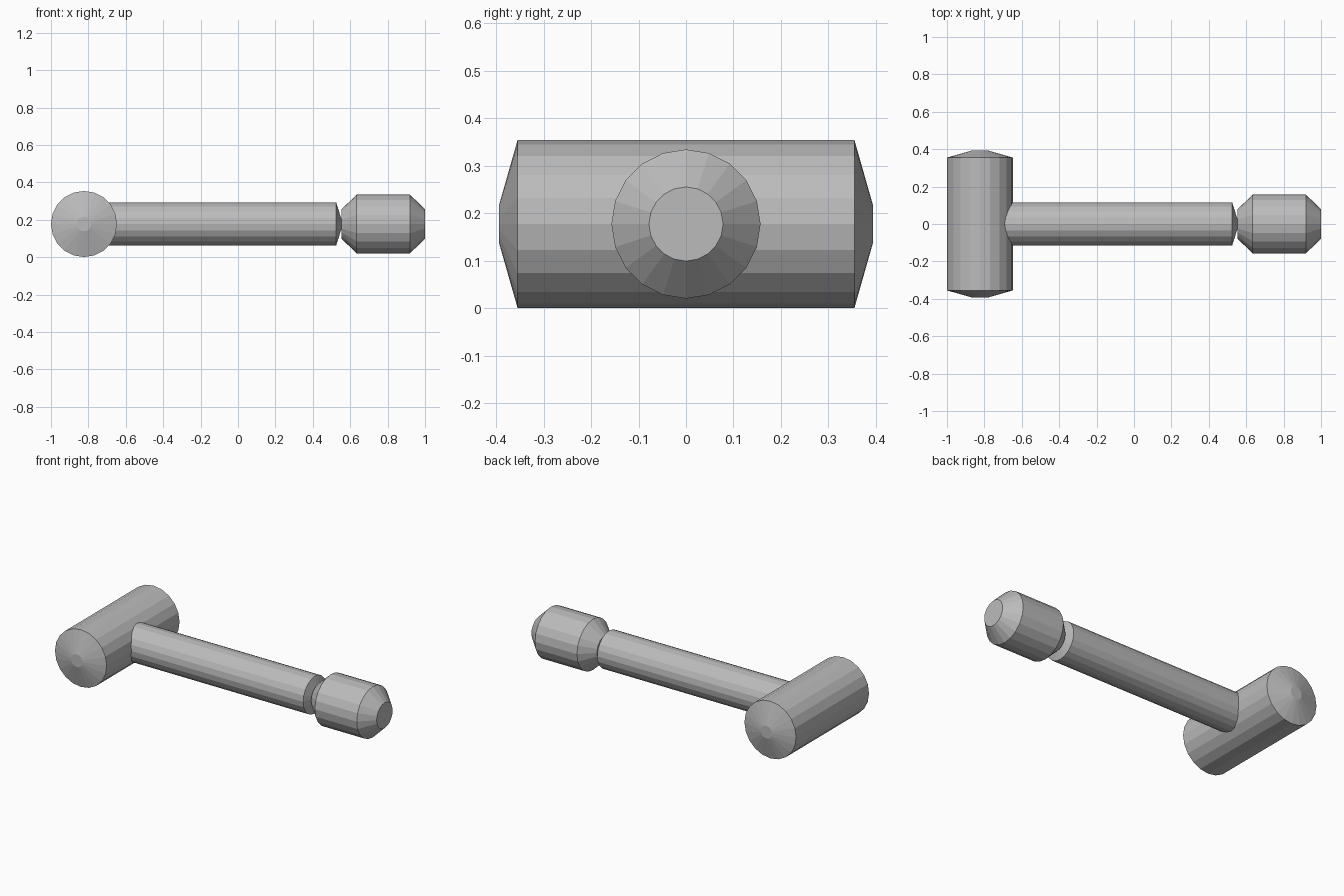
import bpy
import bmesh
from math import cos, sin, tau
from mathutils import Vector

cube = bpy.data.objects.get("Cube")
if cube:
    bpy.data.objects.remove(cube, do_unlink=True)

SIDES = 20
MID_Z = 0.1775

grey = bpy.data.materials.new("plain grey")
grey.use_nodes = True
colour = (0.5, 0.5, 0.5, 1)
grey.diffuse_color = colour
grey.node_tree.nodes["Principled BSDF"].inputs["Base Color"].default_value = colour


def turned_part(name, axis, centre, profile):
    """Lathe a faceted solid from (distance, radius) pairs along an axis."""
    bm = bmesh.new()
    axis = Vector(axis)
    up = Vector((0, 0, 1))
    side = up.cross(axis)
    rings = []
    for dist, radius in profile:
        rings.append([
            bm.verts.new(axis * dist + radius * (side * cos(a) + up * sin(a)))
            for a in (tau * i / SIDES for i in range(SIDES))])
    for low, high in zip(rings, rings[1:]):
        for i in range(SIDES):
            j = (i + 1) % SIDES
            bm.faces.new((low[i], low[j], high[j], high[i]))
    bm.faces.new(rings[0])
    bm.faces.new(rings[-1])
    bmesh.ops.recalc_face_normals(bm, faces=bm.faces)
    mesh = bpy.data.meshes.new(name)
    bm.to_mesh(mesh)
    bm.free()
    mesh.materials.append(grey)
    obj = bpy.data.objects.new(name, mesh)
    obj.location = centre
    bpy.context.collection.objects.link(obj)
    return obj


# Crosswise head with shallow tapered ends
turned_part("hammer_head", (0, 1, 0), (-0.8235, 0, MID_Z),
            [(-0.394, 0.039), (-0.355, 0.1765), (0.355, 0.1765), (0.394, 0.039)])

# Handle running out of the head
turned_part("handle", (1, 0, 0), (0, 0, MID_Z),
            [(-0.8, 0.115), (0.525, 0.115), (0.553, 0.026)])

# Chamfered grip knob at the end of the handle
turned_part("end_knob", (1, 0, 0), (0, 0, MID_Z),
            [(0.553, 0.078), (0.634, 0.157), (0.92, 0.157), (1.0, 0.078)])
